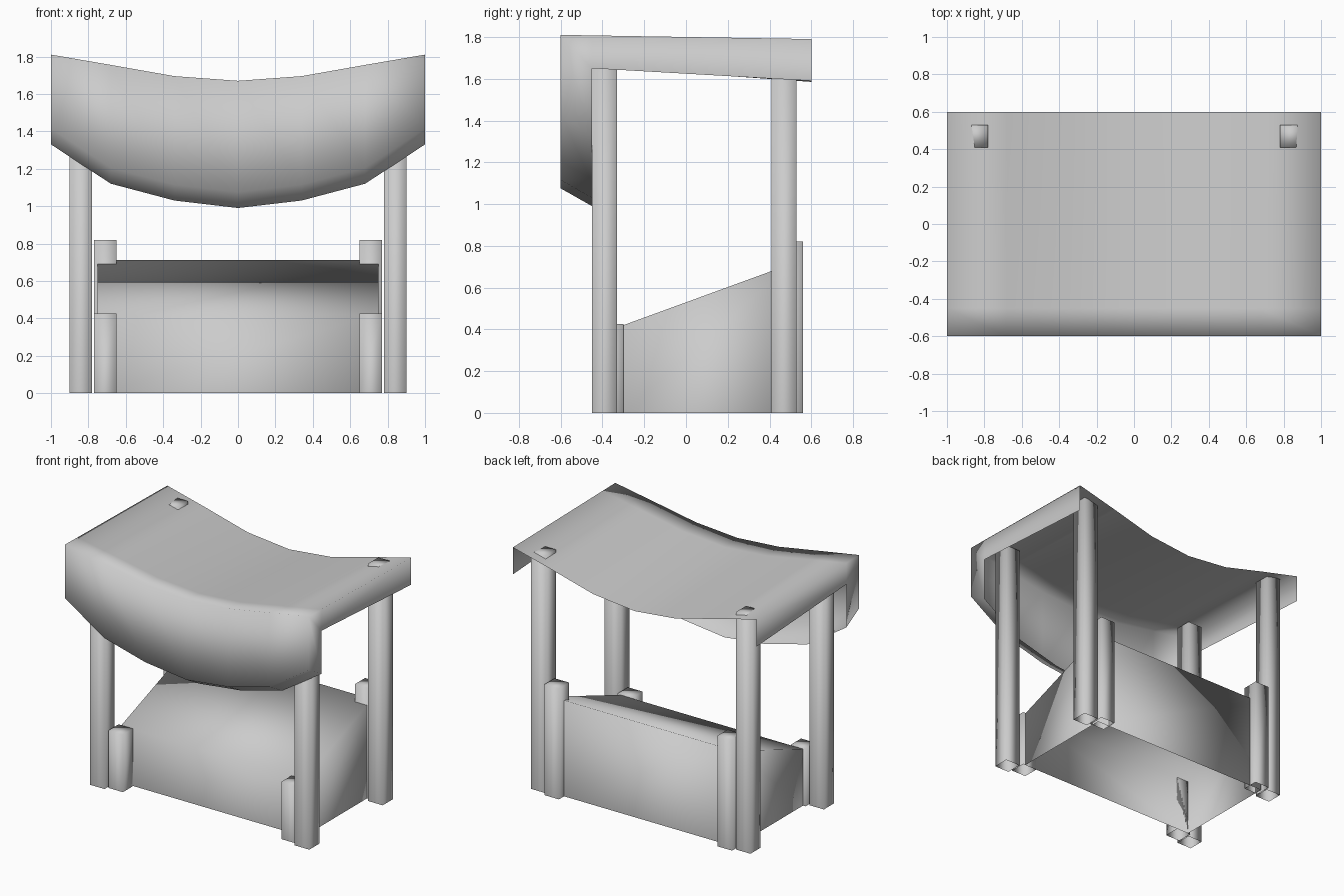
import bpy, bmesh

if "Cube" in bpy.data.objects:
    bpy.data.objects.remove(bpy.data.objects["Cube"])


def make_object(name, bm):
    bmesh.ops.remove_doubles(bm, verts=bm.verts, dist=0.0005)
    bmesh.ops.recalc_face_normals(bm, faces=bm.faces)
    for f in bm.faces:
        f.smooth = True
    mesh = bpy.data.meshes.new(name)
    bm.to_mesh(mesh)
    bm.free()
    obj = bpy.data.objects.new(name, mesh)
    bpy.context.collection.objects.link(obj)
    return obj


def prism(name, profile, x0, x1):
    """Extrude a (y, z) outline along x, leaving the underside open."""
    bm = bmesh.new()
    a = [bm.verts.new((x0, y, z)) for y, z in profile]
    b = [bm.verts.new((x1, y, z)) for y, z in profile]
    bm.faces.new(a)
    bm.faces.new(b)
    for i in range(len(a) - 1):
        bm.faces.new((a[i], a[i + 1], b[i + 1], b[i]))
    return make_object(name, bm)


def post(name, x, y, height, r=0.06):
    prism(name, [(y - r, 0), (y - r, height), (y + r, height), (y + r, 0)], x - r, x + r)


# Tall posts holding the canopy, short posts at the counter corners
for side, label in ((-1, "left"), (1, "right")):
    post("front_post_" + label, side * 0.84, -0.39, 1.75)
    post("back_post_" + label, side * 0.84, 0.47, 1.76)
    post("counter_front_post_" + label, side * 0.71, -0.36, 0.425)
    post("counter_back_post_" + label, side * 0.71, 0.50, 0.82)

# Sloped display counter
prism("counter", [(-0.30, 0), (-0.30, 0.42), (0.50, 0.712), (0.50, 0)], -0.75, 0.75)

# Sagging canopy: per |x| the front height, back height and lip height
half = [(0, 1.67, 1.585, 0.99), (0.34, 1.695, 1.62, 1.03),
        (0.68, 1.755, 1.71, 1.12), (1.0, 1.81, 1.79, 1.33)]
columns = [(-x, f, b, l) for x, f, b, l in half[:0:-1]] + half

bm = bmesh.new()
strips = []
for x, front, back, lip in columns:
    points = [(0.6, back), (-0.45, front + (back - front) * 0.125), (-0.6, front),
              (-0.6, lip + 0.085), (-0.45, lip)]
    strips.append([bm.verts.new((x, y, z)) for y, z in points])
for a, b in zip(strips, strips[1:]):
    for i in range(4):
        bm.faces.new((a[i], a[i + 1], b[i + 1], b[i]))

# Side valances and valance ends
for s in (strips[0], strips[-1]):
    x = s[0].co.x
    low_front = bm.verts.new((x, -0.45, 1.65))
    low_back = bm.verts.new((x, 0.6, 1.59))
    bm.faces.new((s[0], s[1], low_front, low_back))
    bm.faces.new((s[1], s[2], low_front))
    bm.faces.new((s[2], s[3], s[4], low_front))
make_object("canopy", bm)
